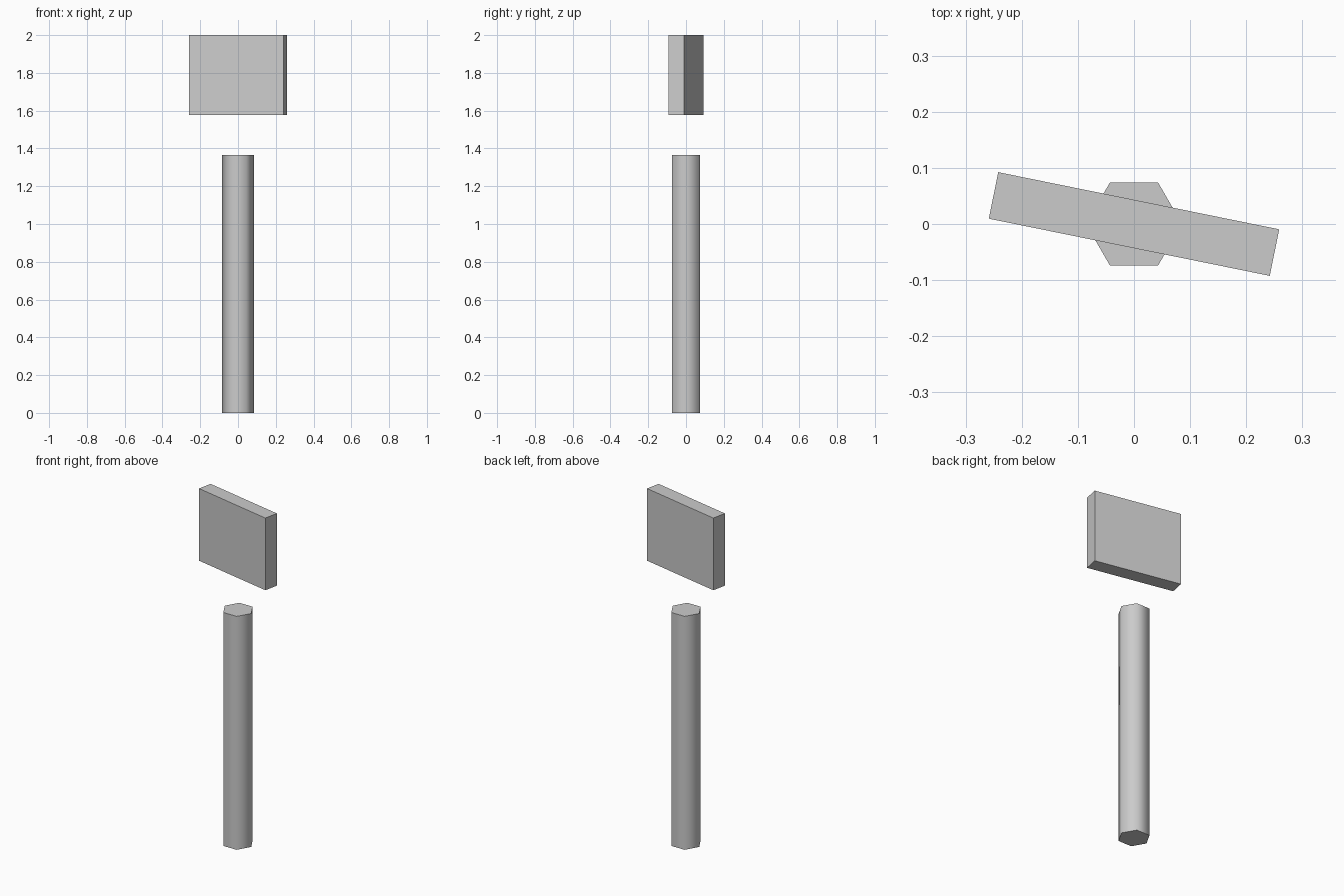
import bpy
from math import radians

if "Cube" in bpy.data.objects:
    bpy.data.objects.remove(bpy.data.objects["Cube"])

# Hexagonal post, smooth sides with sharp caps
POST_H = 1.365
bpy.ops.mesh.primitive_cylinder_add(vertices=6, radius=0.0856, depth=POST_H,
                                    location=(0, 0, POST_H / 2),
                                    rotation=(0, 0, radians(30)))
post = bpy.context.object
post.name = "post"
bpy.ops.object.transform_apply(location=False, rotation=True, scale=False)
bpy.ops.object.shade_smooth_by_angle(angle=radians(65))

# Floating sign board, turned slightly about the vertical axis
BOARD_BOTTOM, BOARD_TOP = 1.578, 2.0
bpy.ops.mesh.primitive_cube_add(size=1,
                                location=(0, 0, (BOARD_BOTTOM + BOARD_TOP) / 2),
                                rotation=(0, 0, radians(-11.5)))
board = bpy.context.object
board.name = "sign_board"
board.scale = (0.511, 0.0845, BOARD_TOP - BOARD_BOTTOM)
